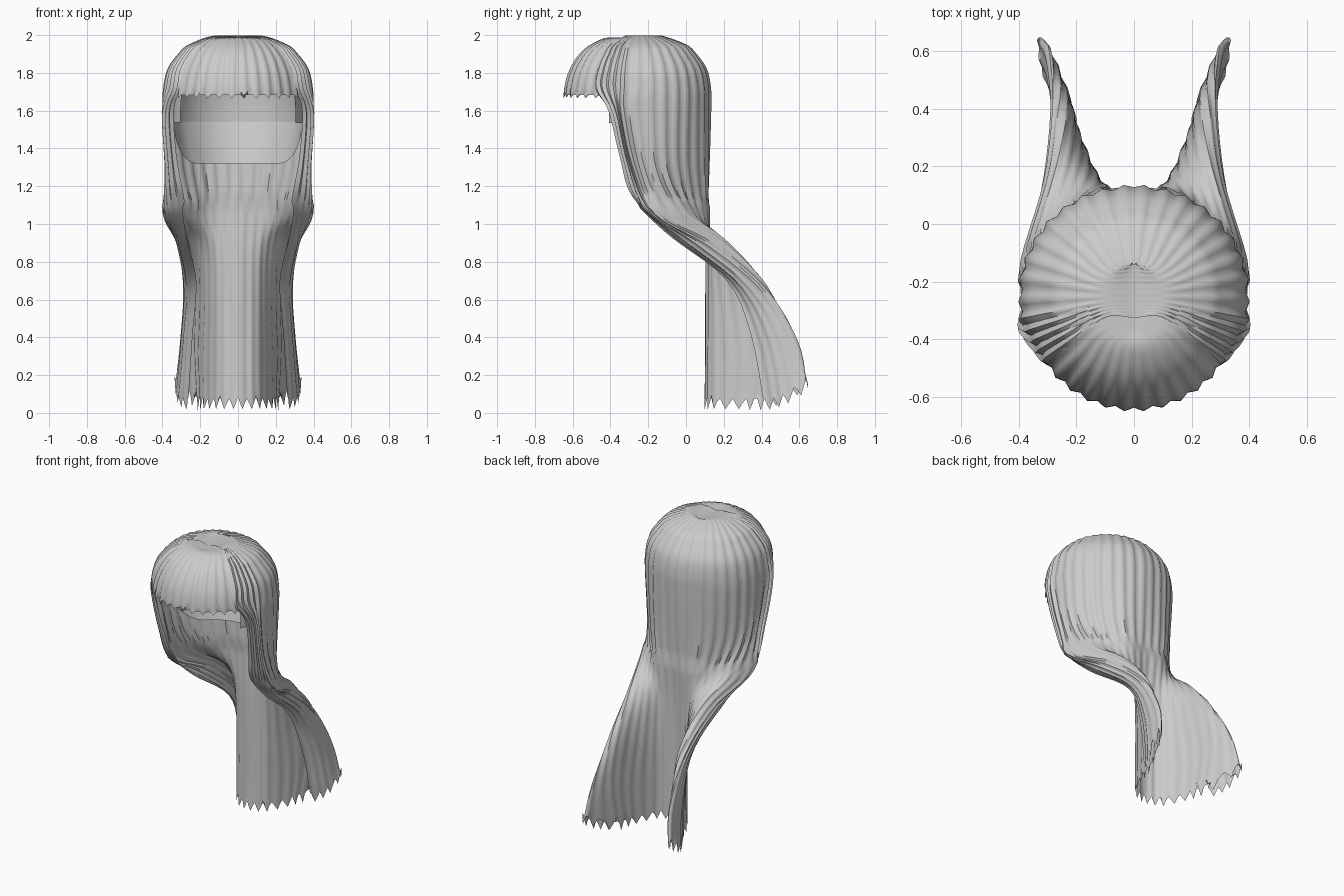
import bpy, math, random
from mathutils import Vector

if "Cube" in bpy.data.objects:
    bpy.data.objects.remove(bpy.data.objects["Cube"])

random.seed(4)
CY = -0.25          # crown centre in y

mat = bpy.data.materials.new("hair_grey")
mat.diffuse_color = (0.6, 0.6, 0.6, 1)
mat.use_nodes = True
mat.node_tree.nodes["Principled BSDF"].inputs["Base Color"].default_value = mat.diffuse_color


def spline(pts, n):
    """Sample a Catmull-Rom curve through pts at n even parameters."""
    p = [Vector(q) for q in pts]
    p = [p[0] * 2 - p[1]] + p + [p[-1] * 2 - p[-2]]
    segs, out = len(p) - 3, []
    for i in range(n):
        t = i / (n - 1) * segs
        k = min(int(t), segs - 1)
        t -= k
        a, b, c, d = p[k:k + 4]
        out.append(0.5 * (2 * b + (c - a) * t + (2 * a - 5 * b + 4 * c - d) * t * t
                          + (3 * b - a - 3 * c + d) * t ** 3))
    return out


def sheet(name, cols, mirror=False):
    """Skin a list of equally long columns."""
    n = len(cols[0])
    verts = [v for c in cols for v in c]
    faces = [(i * n + j, i * n + j + 1, (i + 1) * n + j + 1, (i + 1) * n + j)
             for i in range(len(cols) - 1) for j in range(n - 1)]
    me = bpy.data.meshes.new(name)
    me.from_pydata(verts, [], faces)
    me.materials.append(mat)
    ob = bpy.data.objects.new(name, me)
    bpy.context.collection.objects.link(ob)
    if mirror:
        m = ob.modifiers.new("mirror", 'MIRROR')
        m.merge_threshold = 0.0005
    bpy.ops.object.select_all(action='DESELECT')
    ob.select_set(True)
    bpy.context.view_layer.objects.active = ob
    bpy.ops.object.shade_smooth_by_angle(angle=math.radians(50))
    return ob


def ribbed(cols, per_rib, depth):
    """Press a groove between locks, every per_rib columns."""
    out = []
    for i, c in enumerate(cols):
        a, b = cols[max(i - 1, 0)], cols[min(i + 1, len(cols) - 1)]
        groove = abs(math.cos(math.pi * i / per_rib)) ** 2
        new = []
        for j, p in enumerate(c):
            t = b[j] - a[j]
            nrm = Vector((t.y, -t.x, 0))
            if nrm.length > 1e-6:
                nrm.normalize()
            if nrm.dot(Vector((p.x, p.y - CY, 0))) < 0 and p.z > 1.1:
                nrm = -nrm
            fade = min(1, j / 6) * (1 if p.z > 1.1 else 0.5)
            new.append(p - nrm * depth * groove * fade)
        out.append(new)
    return out


def teeth(cols, per_tooth, low, high):
    """Cut the lower ends of the columns into jagged points."""
    cuts = [random.uniform(low, high) for _ in cols]
    for i, c in enumerate(cols):
        w = abs((i % per_tooth) / per_tooth * 2 - 1)
        c[-1].z += w * cuts[i // per_tooth]


def dome(angle, rx, ry, profile):
    """Points down a dome at an angle measured from the back."""
    a = math.radians(angle)
    pts = [(0, CY + 0.12 * math.cos(a), profile[0][0])]
    return pts + [(f * rx * math.sin(a), CY + f * ry * math.cos(a), z)
                  for z, f in profile[1:]]


CROWN = [(1.985, 0), (1.997, 0.32), (1.95, 0.65), (1.9, 0.79), (1.82, 0.93), (1.72, 0.985)]

# Long hair: guide locks from back centre round to the face edge
LEVELS = (1.6, 1.3, 1.05, 0.85, 0.6, 0.3, 0.02)
centre = [(0, y, z) for y, z in zip((.14, .128, .112, .10, .095, .095, .09), LEVELS)]
inner = [(x, .105 + .035 * min(1, max(0, 1.3 - z) / .7), z)
         for x, z in zip((.168, .16, .13, .11, .108, .108, .11), LEVELS)]
side = [(.31, 0, 1.6), (.29, 0, 1.3), (.235, .06, 1.06), (.19, .19, .88),
        (.18, .27, .6), (.19, .31, .3), (.185, .29, .02)]
lobe = [(.39, -.15, 1.6), (.375, -.13, 1.3), (.33, -.02, 1.08), (.265, .2, .92),
        (.235, .41, .67), (.24, .475, .35), (.225, .43, .02)]
tip = [(.40, -.32, 1.6), (.385, -.26, 1.3), (.39, -.14, 1.05), (.31, .14, .89),
       (.28, .41, .66), (.295, .59, .38), (.322, .645, .12)]
edge = [(.35, -.42, 1.6), (.335, -.36, 1.36), (.30, -.30, 1.16), (.27, -.10, .95),
        (.215, .22, .70), (.235, .35, .4), (.26, .42, .01)]
# Outer fold between the tip and the face edge
fold = [Vector(p).lerp(Vector(q), 0.5) + Vector((.025, 0, -.02)) for p, q in zip(tip, edge)]

strands = []
for ang, low in zip((0, 25, 50, 75, 100, 115, 128), (centre, inner, side, lobe, tip, fold, edge)):
    strands.append(spline(dome(ang, .405, .395, CROWN) + low, 61))
rows = [spline(r, 57) for r in zip(*strands)]
cols = [list(c) for c in zip(*rows)]
cols = ribbed(cols, 4, 0.014)
teeth(cols, 4, 0.05, 0.11)
for p in cols[0]:
    p.x = 0
sheet("long_hair", cols, mirror=True)

# Fringe over the forehead
FRINGE = [(1.98, 0), (1.985, 0.45), (1.94, 0.68), (1.88, 0.83), (1.8, 0.94), (1.72, .99), (1.665, 1.0)]
cols = [spline(dome(100 + 160 * i / 64, .385, .40, FRINGE), 19) for i in range(65)]
cols = ribbed(cols, 4, 0.014)
teeth(cols, 4, 0.035, 0.075)
sheet("fringe", cols)

# Inner cap: a dome lining with a lower band leaning forward
LINING = [(1.95, 0), (1.94, .4), (1.88, .7), (1.75, .9), (1.64, .95), (1.54, .96)]
cols, band = [], []
for i in range(49):
    ang = -118 + 236 * i / 48
    a = math.radians(ang)
    cols.append(spline(dome(ang, .36, .35, LINING), 16))
    k = max(0, min(1, (abs(ang) - 48) / 45))
    z = 1.32 + 0.215 * k * k
    f = 0.80 + 0.155 * k
    band.append([Vector((g * .36 * math.sin(a), CY + g * .35 * math.cos(a), h))
                 for g, h in ((.96, 1.54), ((f + .96) / 2, (z + 1.54) / 2), (f, z))])
sheet("inner_cap", cols)
sheet("inner_band", band)
